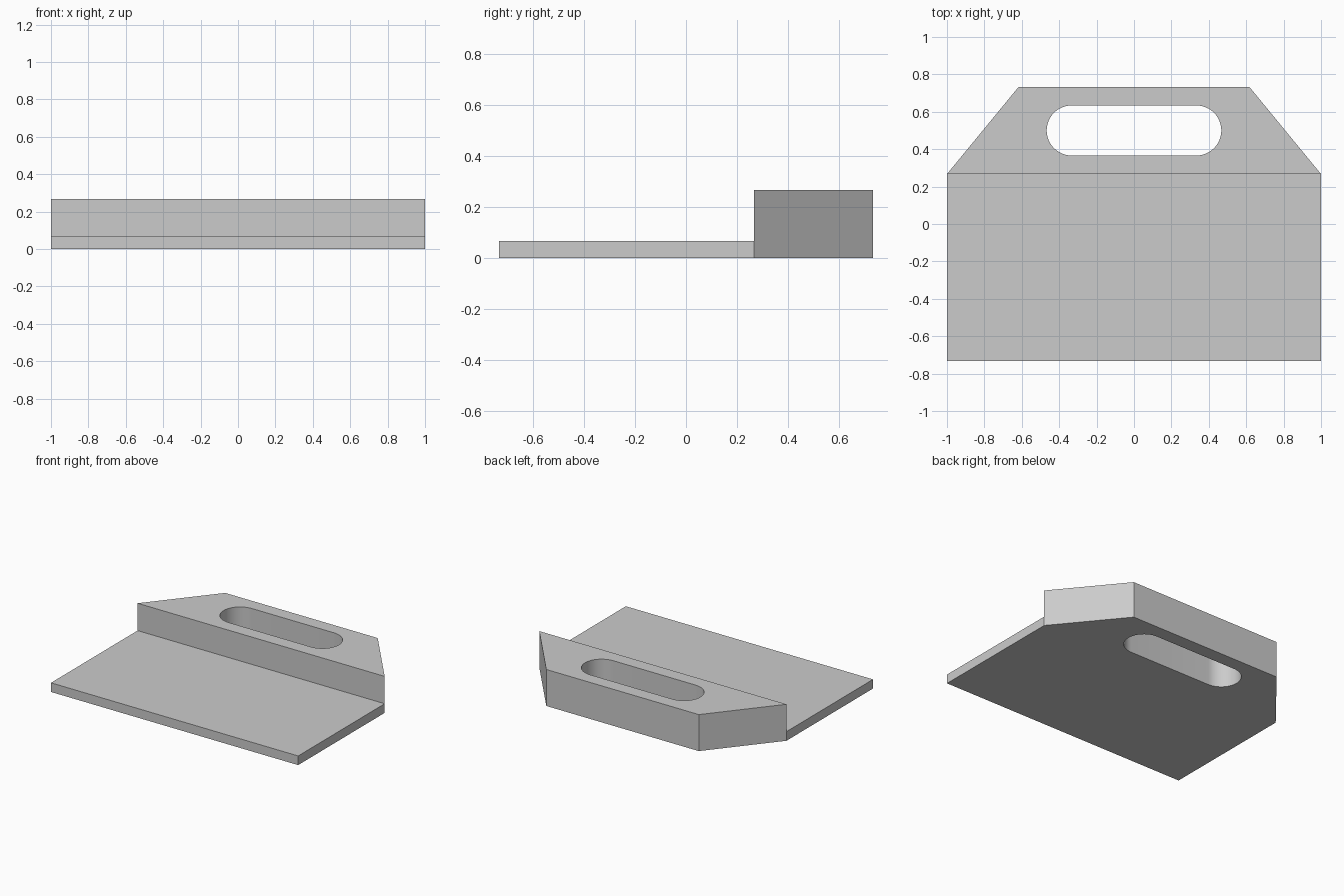
import bpy, bmesh, math

PLATE_H, BLOCK_H = 0.067, 0.267
FRONT, STEP, BACK = -0.733, 0.267, 0.733
SLOT_Y, SLOT_X, SLOT_R = 0.5, 0.333, 0.134

cube = bpy.data.objects.get("Cube")
if cube:
    bpy.data.objects.remove(cube, do_unlink=True)

grey = bpy.data.materials.new("plain grey")
grey.use_nodes = True
colour = (0.6, 0.6, 0.6, 1)
grey.diffuse_color = colour
grey.node_tree.nodes["Principled BSDF"].inputs["Base Color"].default_value = colour


def raise_faces(bm, faces, height):
    """Extrude faces straight up and return the new top faces."""
    geom = bmesh.ops.extrude_face_region(bm, geom=faces)["geom"]
    verts = [g for g in geom if isinstance(g, bmesh.types.BMVert)]
    bmesh.ops.translate(bm, verts=verts, vec=(0, 0, height))
    return [g for g in geom if isinstance(g, bmesh.types.BMFace)]


def make_object(name, bm):
    bmesh.ops.recalc_face_normals(bm, faces=bm.faces)
    mesh = bpy.data.meshes.new(name)
    bm.to_mesh(mesh)
    bm.free()
    mesh.materials.append(grey)
    obj = bpy.data.objects.new(name, mesh)
    bpy.context.collection.objects.link(obj)
    return obj


# Thin plate with a tapered raised block along its back edge
bm = bmesh.new()
rows = [[bm.verts.new((s * x, y, 0)) for s in (-1, 1)]
        for x, y in ((1, FRONT), (1, STEP), (0.617, BACK))]
sheet = [bm.faces.new((a[0], a[1], b[1], b[0])) for a, b in zip(rows, rows[1:])]
tops = raise_faces(bm, sheet, PLATE_H)
rear_top = max(tops, key=lambda f: f.calc_center_median().y)
raise_faces(bm, [rear_top], BLOCK_H - PLATE_H)
bmesh.ops.recalc_face_normals(bm, faces=bm.faces)
bmesh.ops.dissolve_limit(bm, angle_limit=math.radians(1),
                         verts=bm.verts, edges=bm.edges)
body = make_object("plate_with_handle_block", bm)

# Rounded slot cutter through the block
bm = bmesh.new()
N = 24
outline = []
for side in (1, -1):
    for i in range(N + 1):
        a = math.pi * (i / N - 0.5)
        outline.append(bm.verts.new((side * (SLOT_X + SLOT_R * math.cos(a)),
                                     SLOT_Y + side * SLOT_R * math.sin(a), -0.1)))
raise_faces(bm, [bm.faces.new(outline)], BLOCK_H + 0.2)
cutter = make_object("slot_cutter", bm)
cutter.hide_render = True

# Cut the slot and finish the shading
cut = body.modifiers.new("hand slot", "BOOLEAN")
cut.operation = "DIFFERENCE"
cut.solver = "EXACT"
cut.object = cutter
bpy.ops.object.select_all(action="DESELECT")
body.select_set(True)
bpy.context.view_layer.objects.active = body
bpy.ops.object.modifier_apply(modifier=cut.name)
bpy.data.objects.remove(cutter, do_unlink=True)
bpy.ops.object.shade_smooth_by_angle(angle=math.radians(30))
